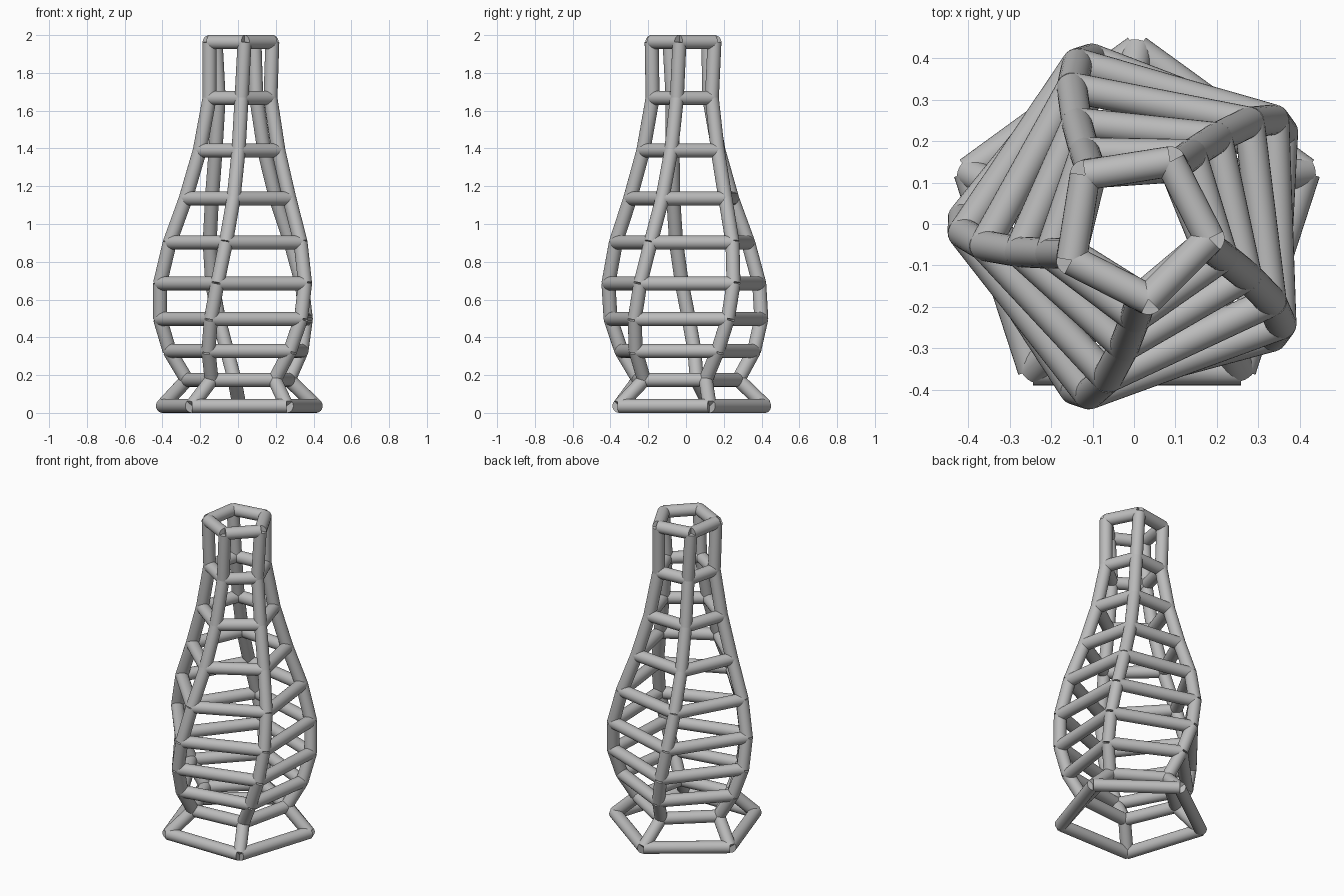
import bpy, bmesh, math
from mathutils import Vector

if "Cube" in bpy.data.objects:
    bpy.data.objects.remove(bpy.data.objects["Cube"], do_unlink=True)

SIDES = 5
TUBE = 0.037
TWIST = math.radians(5)
START = math.radians(18)
OFFSET = Vector((0.007, -0.007, 0))
# Vase profile: (radius, height) of each ring
PROFILE = [(0.427, 0.037), (0.285, 0.175), (0.373, 0.328), (0.42, 0.497),
           (0.42, 0.685), (0.371, 0.902), (0.29, 1.135), (0.219, 1.389),
           (0.17, 1.667), (0.177, 1.963)]

grey = bpy.data.materials.new("plain grey")
grey.use_nodes = True
grey.diffuse_color = (0.5, 0.5, 0.5, 1)
grey.node_tree.nodes["Principled BSDF"].inputs["Base Color"].default_value = (0.5, 0.5, 0.5, 1)


def corner(level, side):
    radius, height = PROFILE[level]
    angle = START + TWIST * level + math.tau * side / SIDES
    return Vector((radius * math.cos(angle), radius * math.sin(angle), height)) + OFFSET


def add_tube(bm, a, b):
    """Straight round tube from a to b."""
    axis = b - a
    matrix = axis.to_track_quat('Z', 'Y').to_matrix().to_4x4()
    matrix.translation = (a + b) / 2
    bmesh.ops.create_cone(bm, cap_ends=True, segments=24, radius1=TUBE,
                          radius2=TUBE, depth=axis.length, matrix=matrix)


def frame_part(name, points):
    """One object made of tubes joining successive points."""
    bm = bmesh.new()
    for a, b in zip(points, points[1:]):
        add_tube(bm, a, b)
    mesh = bpy.data.meshes.new(name)
    bm.to_mesh(mesh)
    bm.free()
    mesh.materials.append(grey)
    obj = bpy.data.objects.new(name, mesh)
    bpy.context.collection.objects.link(obj)
    bpy.ops.object.select_all(action='DESELECT')
    obj.select_set(True)
    bpy.context.view_layer.objects.active = obj
    bpy.ops.object.shade_smooth_by_angle(angle=math.radians(35))


# Horizontal pentagon rings
for level in range(len(PROFILE)):
    frame_part(f"ring_{level + 1}", [corner(level, s) for s in range(SIDES + 1)])

# Twisting upright ribs
for side in range(SIDES):
    frame_part(f"rib_{side + 1}", [corner(k, side) for k in range(len(PROFILE))])
